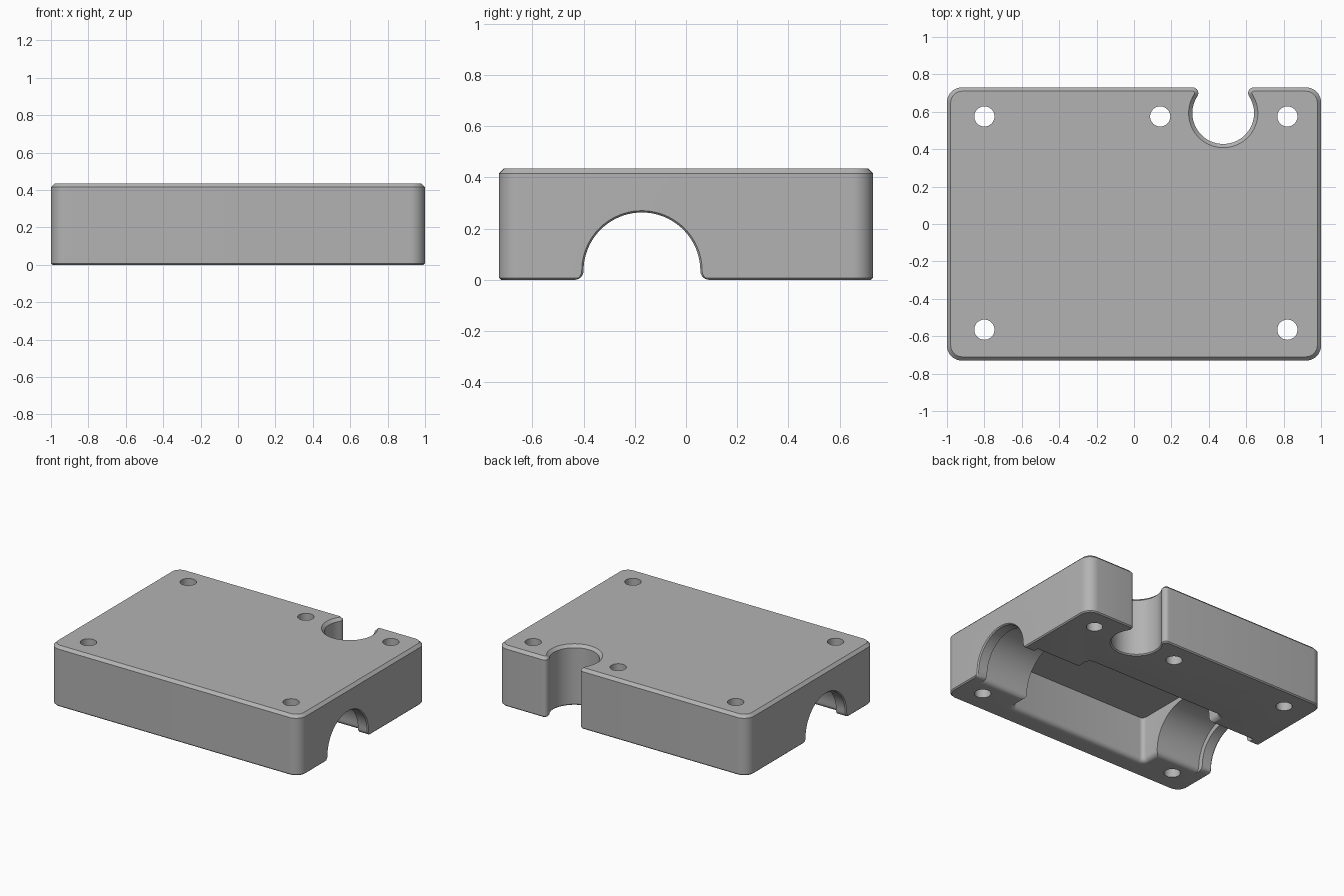
import bpy, bmesh
from math import sin, cos, pi, sqrt, acos, atan2

HEIGHT = 0.435
FLARE = 0.035

if "Cube" in bpy.data.objects:
    bpy.data.objects.remove(bpy.data.objects["Cube"], do_unlink=True)

grey = bpy.data.materials.new("plain grey")
grey.use_nodes = True
colour = (0.45, 0.45, 0.45, 1)
grey.diffuse_color = colour
grey.node_tree.nodes["Principled BSDF"].inputs["Base Color"].default_value = colour


def arc(cx, cy, r, a0, a1, n):
    return [(cx + r * cos(a0 + (a1 - a0) * i / n), cy + r * sin(a0 + (a1 - a0) * i / n))
            for i in range(n + 1)]


def rounded_corners(x0, x1, y0, y1, r, n=10):
    """Four corner arcs, anticlockwise from the back right."""
    centres = [(x1 - r, y1 - r), (x0 + r, y1 - r), (x0 + r, y0 + r), (x1 - r, y0 + r)]
    return [arc(cx, cy, r, k * pi / 2, (k + 1) * pi / 2, n) for k, (cx, cy) in enumerate(centres)]


def make_object(name, bm):
    bmesh.ops.recalc_face_normals(bm, faces=bm.faces)
    mesh = bpy.data.meshes.new(name)
    bm.to_mesh(mesh)
    bm.free()
    mesh.materials.append(grey)
    obj = bpy.data.objects.new(name, mesh)
    bpy.context.collection.objects.link(obj)
    return obj


def loft(name, rings):
    """Skin a list of equal-length rings and cap both ends."""
    bm = bmesh.new()
    loops = [[bm.verts.new(p) for p in ring] for ring in rings]
    n = len(loops[0])
    for a, b in zip(loops, loops[1:]):
        for i in range(n):
            j = (i + 1) % n
            bm.faces.new((a[i], a[j], b[j], b[i]))
    bm.faces.new(loops[0][::-1])
    bm.faces.new(loops[-1])
    return make_object(name, bm)


# Block outline with a round notch whose lips are rounded
def block_outline():
    back_right, back_left, front_left, front_right = rounded_corners(-1, 1, -0.73, 0.73, 0.08)
    nx, ny, r, lip = 0.477, 0.593, 0.165, 0.03
    lip_y = 0.73 - lip
    lip_dx = sqrt((r + lip) ** 2 - (lip_y - ny) ** 2)
    touch = atan2(lip_y - ny, lip_dx)
    right_lip = arc(nx + lip_dx, lip_y, lip, pi / 2, pi + touch, 8)
    bowl = arc(nx, ny, r, touch, -pi - touch, 40)
    left_lip = arc(nx - lip_dx, lip_y, lip, -touch, pi / 2, 8)
    notch = right_lip + bowl[1:-1] + left_lip
    return back_right + notch + back_left + front_left + front_right


# Block with chamfered top and bottom rims
bm = bmesh.new()
top_rim, bottom_rim = 0.02, 0.008
bottom = bm.faces.new([bm.verts.new((x, y, bottom_rim)) for x, y in block_outline()])
grown = bmesh.ops.extrude_face_region(bm, geom=[bottom], use_keep_orig=True)["geom"]
top = next(g for g in grown if isinstance(g, bmesh.types.BMFace))
bmesh.ops.translate(bm, vec=(0, 0, HEIGHT - top_rim - bottom_rim),
                    verts=[g for g in grown if isinstance(g, bmesh.types.BMVert)])
bmesh.ops.recalc_face_normals(bm, faces=bm.faces)
for face, rim in ((top, top_rim), (bottom, bottom_rim)):
    bmesh.ops.inset_region(bm, faces=[face], thickness=rim, use_even_offset=True)
    for v in face.verts:
        v.co.z = HEIGHT if face is top else 0
block = make_object("housing_block", bm)


# Arched channel along the length, narrow at both end walls
def arch(x, r):
    cy = -0.172
    half = [(-r - FLARE, -0.05)] + arc(-r - FLARE, FLARE, FLARE, -pi / 2, 0, 6)
    profile = half + arc(0, FLARE, r, pi, 0, 40)[1:-1] + [(-y, z) for y, z in half[::-1]]
    return [(x, cy + y, z) for y, z in profile]


stations = [(1.01, 0.244), (0.992, 0.228), (0.92, 0.228), (0.92, 0.265)]
stations += [(-x, r) for x, r in stations[::-1]]
channel = loft("channel_cutter", [arch(x, r) for x, r in stations])


# Central pocket open at the underside, flared at its rim
def pocket_ring(z, grow):
    corners = rounded_corners(-0.565 - grow, 0.55 + grow, -0.58 - grow, 0.2 + grow, 0.03 + grow, 6)
    return [(x, y, z) for corner in corners for x, y in corner]


rim = [(FLARE * (1 - cos(a)), FLARE * (1 - sin(a))) for a in [i * pi / 12 for i in range(7)]]
rings = [pocket_ring(-0.05, FLARE)]
rings += [pocket_ring(z, FLARE * (1 - sqrt(max(0, 1 - (z / FLARE - 1) ** 2))))
          for z in sorted(h for _, h in rim)]
rings.append(pocket_ring(0.33, 0))
pocket = loft("pocket_cutter", rings)

# Screw holes
cutters = [channel, pocket]
for x, y in ((-0.8, 0.575), (0.14, 0.575), (0.82, 0.575), (-0.8, -0.565), (0.82, -0.565)):
    circle = arc(x, y, 0.054, 0, 2 * pi, 32)[:-1]
    cutters.append(loft("screw_hole_cutter", [[(a, b, z) for a, b in circle] for z in (-0.1, 0.6)]))

# Cut everything out of the block
bpy.ops.object.select_all(action="DESELECT")
bpy.context.view_layer.objects.active = block
block.select_set(True)
for cutter in cutters:
    cutter.hide_render = True
    mod = block.modifiers.new("cut", "BOOLEAN")
    mod.operation = "DIFFERENCE"
    mod.solver = "EXACT"
    mod.object = cutter
    bpy.ops.object.modifier_apply(modifier=mod.name)
    bpy.data.objects.remove(cutter, do_unlink=True)
bpy.ops.object.shade_smooth_by_angle(angle=pi / 6)
